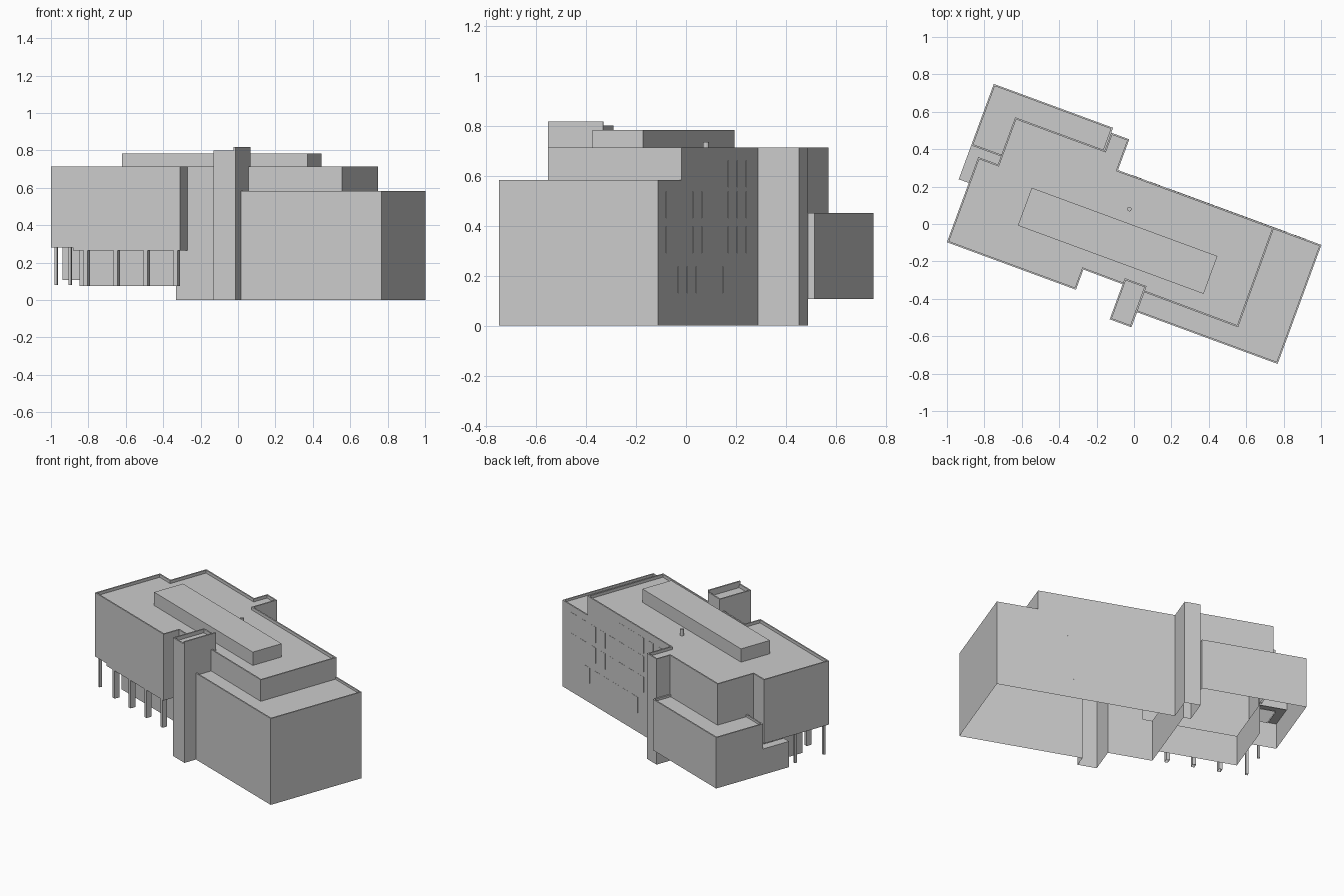
import bpy, bmesh
from math import radians
from mathutils import Matrix

old = bpy.data.objects.get("Cube")
if old:
    bpy.data.objects.remove(old, do_unlink=True)

# The plan is drawn square, then every part is turned to the site angle
TURN = Matrix.Rotation(radians(-20.2), 4, "Z")

grey = bpy.data.materials.new("light_grey")
grey.use_nodes = True
COLOUR = (0.6, 0.6, 0.6, 1)
grey.diffuse_color = COLOUR
grey.node_tree.nodes["Principled BSDF"].inputs["Base Color"].default_value = COLOUR


def finish(name, bm):
    mesh = bpy.data.meshes.new(name)
    bm.to_mesh(mesh)
    bm.free()
    mesh.materials.append(grey)
    obj = bpy.data.objects.new(name, mesh)
    obj.matrix_world = TURN
    bpy.context.collection.objects.link(obj)


def add_walls(bm, path, bottom, top):
    """Raise wall faces along a plan path; returns the top vertices."""
    low = [bm.verts.new((u, v, bottom)) for u, v in path]
    high = [bm.verts.new((u, v, top)) for u, v in path]
    for i in range(len(path) - 1):
        bm.faces.new((low[i], low[i + 1], high[i + 1], high[i]))
    return low, high


def walls(name, path, bottom, top):
    bm = bmesh.new()
    add_walls(bm, path, bottom, top)
    finish(name, bm)


def roofed(name, outline, bottom, top, parapet=0.0):
    """Anticlockwise outline with walls and a roof sunk behind a parapet, open below."""
    bm = bmesh.new()
    low, high = add_walls(bm, outline, bottom, top)
    bm.faces.new((low[-1], low[0], high[0], high[-1]))
    roof = bm.faces.new(high)
    bm.normal_update()
    if parapet:
        bmesh.ops.inset_region(bm, faces=[roof], thickness=0.009, use_even_offset=True)
        sunk = bmesh.ops.extrude_discrete_faces(bm, faces=[roof])["faces"][0]
        bmesh.ops.translate(bm, verts=sunk.verts[:], vec=(0, 0, -parapet))
    finish(name, bm)


def rect(u0, u1, v0, v1):
    return [(u0, v0), (u1, v0), (u1, v1), (u0, v1)]


# Plan lines shared by several parts
FRONT, INNER, BACK = -0.437, -0.322, 0.241
SHAFT = [(-0.18, BACK), (-0.18, 0.416), (-0.283, 0.416)]
WEST_END = [(-0.283, 0.316), (-0.793, 0.316), (-0.793, 0.048),
            (-0.905, 0.048), (-0.905, FRONT), (-0.17, FRONT), (-0.17, INNER)]

# Tall block: top storey with the roof, walls below it, ground walls
roofed("top_storey", [(0.713, -0.326), (0.71, BACK)] + SHAFT + WEST_END, 0.55, 0.713, 0.02)
walls("middle_walls", [(0.71, BACK)] + SHAFT + WEST_END + [(0.054, INNER)], 0.282, 0.55)
walls("ground_walls", [(0.71, BACK)] + SHAFT
      + [(-0.283, BACK), (-0.235, BACK), (-0.235, INNER), (0.054, INNER)], 0, 0.282)

# Raised recessed storey and the fascia in front of it
walls("recessed_walls", [(-0.785, 0.094), (-0.785, INNER), (-0.235, INNER)], 0.075, 0.282)
walls("overhang_fascia", [(-0.78, FRONT), (-0.17, FRONT), (-0.17, INNER)], 0.265, 0.282)

# Lower east wing
walls("east_wing_walls", [(0.178, FRONT), (0.979, FRONT), (0.979, BACK), (0.71, BACK)], 0, 0.565)
roofed("east_wing_roof", [(0.15, FRONT), (0.979, FRONT), (0.979, BACK),
                          (0.695, BACK), (0.695, -0.31), (0.15, -0.31)], 0.565, 0.583, 0.015)

# Low annex around the north-west corner, with a lower ledge
roofed("annex_top", [(-0.962, 0.094), (-0.78, 0.094), (-0.78, 0.302),
                     (-0.283, 0.302), (-0.283, 0.444), (-0.962, 0.444)], 0.28, 0.45, 0.015)
walls("annex_walls", [(-0.785, -0.099), (-0.962, -0.099), (-0.962, 0.444),
                      (-0.283, 0.444), (-0.283, 0.416)], 0.106, 0.28)
roofed("annex_ledge", [(-0.962, -0.099), (-0.905, -0.099), (-0.905, 0.048),
                       (-0.785, 0.048), (-0.785, 0.094), (-0.962, 0.094)], 0.275, 0.28)

# Front tower with a raised east wall
walls("tower_walls", [(0.054, INNER), (0.054, -0.523), (0.178, -0.523), (0.178, FRONT)], 0, 0.55)
roofed("tower_top", rect(0.054, 0.178, -0.523, -0.289), 0.55, 0.8, 0.025)
roofed("tower_fin", rect(0.168, 0.178, -0.523, -0.289), 0.79, 0.817)

# Rooftop plant room and vent
roofed("plant_room", rect(-0.58, 0.478, -0.222, -0.007), 0.693, 0.783)
bm = bmesh.new()
bmesh.ops.create_cone(bm, cap_ends=True, segments=12, radius1=0.012, radius2=0.012,
                      depth=0.05, matrix=Matrix.Translation((-0.051, 0.066, 0.71)))
finish("roof_vent", bm)

# Columns below the overhang
for i in range(4):
    u = -0.708 + i * 0.171
    roofed("front_column", rect(u - 0.011, u + 0.011, -0.435, -0.4), 0.075, 0.282)
for v in (-0.415, -0.2):
    roofed("corner_post", rect(-0.89, -0.875, v - 0.008, v + 0.008), 0.08, 0.29)

# Window plates on the back wall: first position, count, sill height
for start, count, sill in ((0.2, 6, 0.13), (-0.07, 10, 0.29), (-0.07, 10, 0.43), (-0.07, 5, 0.555)):
    for i in range(count):
        u = start + i * 0.103
        roofed("back_window", rect(u - 0.03, u + 0.03, 0.24, 0.2422), sill, sill + 0.106)
